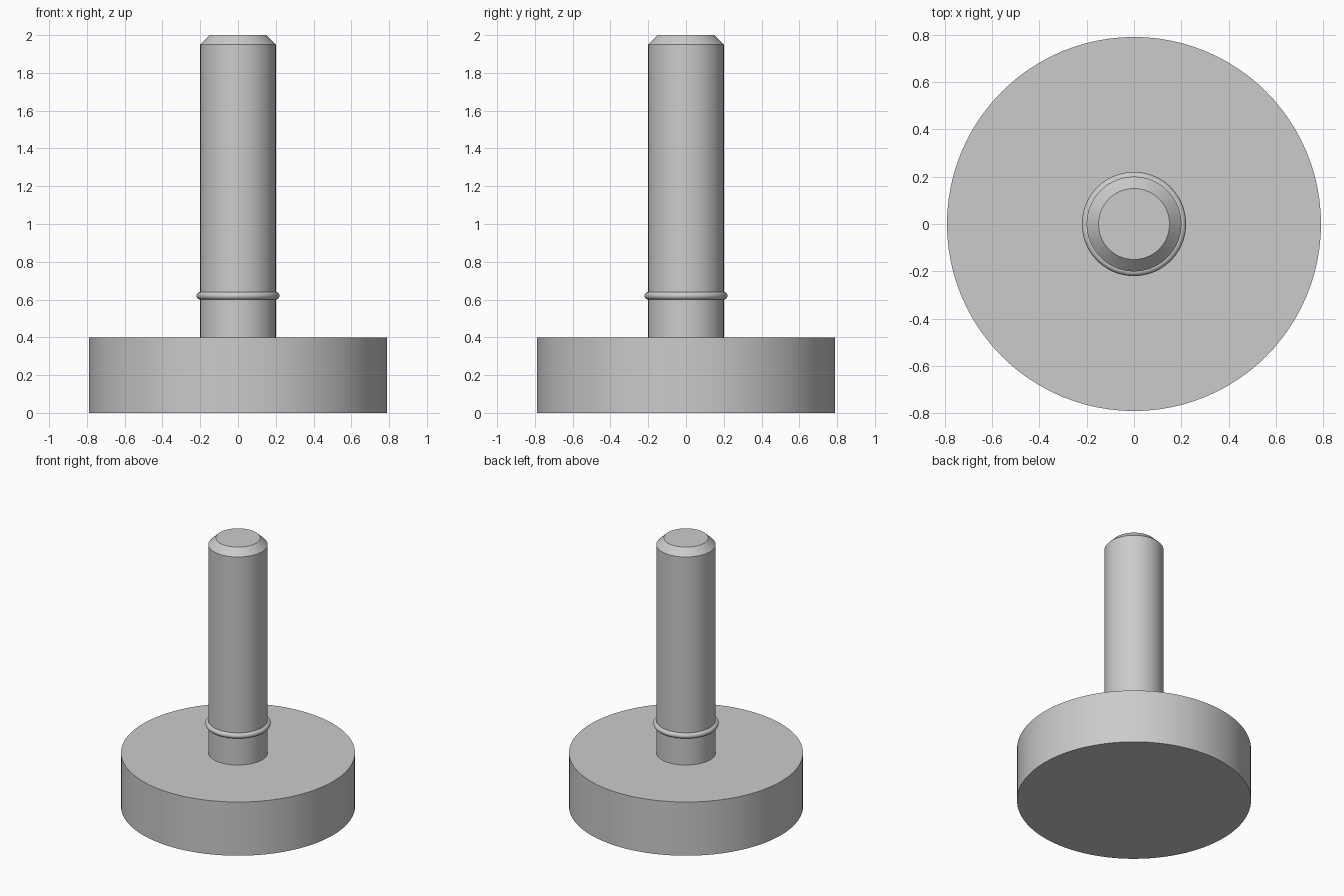
import bpy
import math

cube = bpy.data.objects.get("Cube")
if cube:
    bpy.data.objects.remove(cube, do_unlink=True)

SIDES = 96

grey = bpy.data.materials.new("plain grey")
grey.use_nodes = True
colour = (0.6, 0.6, 0.6, 1)
grey.diffuse_color = colour
grey.node_tree.nodes["Principled BSDF"].inputs["Base Color"].default_value = colour


def finish(name):
    """Name the active object, colour it and smooth its round faces."""
    part = bpy.context.object
    part.name = name
    part.data.materials.append(grey)
    bpy.ops.object.shade_smooth_by_angle(angle=math.radians(30))
    return part


def cylinder(name, radius, bottom, top, top_radius=None):
    bpy.ops.mesh.primitive_cone_add(
        vertices=SIDES, radius1=radius,
        radius2=radius if top_radius is None else top_radius,
        depth=top - bottom, location=(0, 0, (bottom + top) / 2))
    return finish(name)


# Wide round foot
cylinder("base_disc", 0.79, 0, 0.4)

# Upright pin with a chamfered tip
shaft = cylinder("shaft", 0.2, 0.4, 2)
bevel = shaft.modifiers.new("tip_chamfer", "BEVEL")
bevel.width = 0.05
bevel.segments = 1
bevel.limit_method = "VGROUP"
tip = shaft.vertex_groups.new(name="tip")
tip.add([v.index for v in shaft.data.vertices if v.co.z > 0], 1, "REPLACE")
bevel.vertex_group = "tip"
# Bevel first, then smooth, so the chamfer keeps crisp edges
shaft.modifiers.move(len(shaft.modifiers) - 1, 0)
bpy.ops.object.modifier_apply(modifier=bevel.name)
bpy.ops.object.shade_smooth_by_angle(angle=math.radians(30))

# Thin rounded ring around the shaft
bpy.ops.mesh.primitive_torus_add(
    major_radius=0.2, minor_radius=0.02, major_segments=SIDES,
    minor_segments=24, location=(0, 0, 0.62))
finish("retaining_ring")
